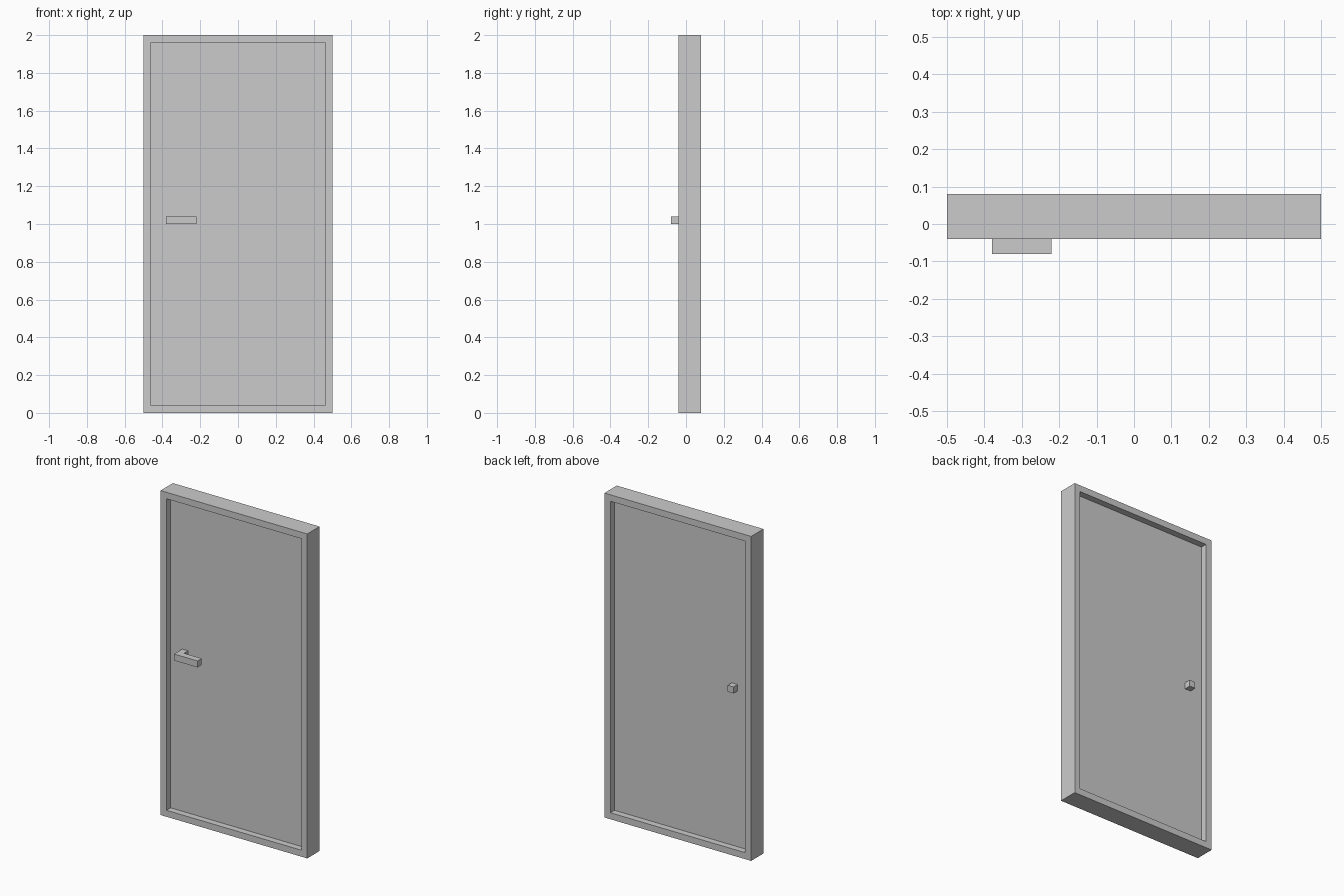
import bpy, bmesh

if "Cube" in bpy.data.objects:
    bpy.data.objects.remove(bpy.data.objects["Cube"])

FRONT, BACK = -0.04, 0.08      # frame depth range
B = 0.04                       # border, panel thickness and handle bar size


def finish(name, bm):
    bmesh.ops.recalc_face_normals(bm, faces=bm.faces)
    mesh = bpy.data.meshes.new(name)
    bm.to_mesh(mesh)
    bm.free()
    obj = bpy.data.objects.new(name, mesh)
    bpy.context.collection.objects.link(obj)
    return obj


def extrude_faces(bm, faces, vec):
    res = bmesh.ops.extrude_face_region(bm, geom=faces, use_keep_orig=True)
    verts = [v for v in res["geom"] if isinstance(v, bmesh.types.BMVert)]
    bmesh.ops.translate(bm, verts=verts, vec=vec)


def prism(name, points, origin, vec):
    """Extrude a closed outline along vec."""
    bm = bmesh.new()
    face = bm.faces.new([bm.verts.new(p) for p in points])
    extrude_faces(bm, [face], vec)
    bmesh.ops.translate(bm, verts=bm.verts, vec=origin)
    return finish(name, bm)


def rect(x, z0, z1, y):
    return [(-x, y, z0), (x, y, z0), (x, y, z1), (-x, y, z1)]


# Door frame: rectangular ring
bm = bmesh.new()
outer = [bm.verts.new(p) for p in rect(0.5, 0, 2, FRONT)]
inner = [bm.verts.new(p) for p in rect(0.5 - B, B, 2 - B, FRONT)]
ring = [bm.faces.new((outer[i], outer[(i + 1) % 4], inner[(i + 1) % 4], inner[i]))
        for i in range(4)]
extrude_faces(bm, ring, (0, BACK - FRONT, 0))
finish("door_frame", bm)

# Door panel, recessed equally on both sides
prism("door_panel", rect(0.5 - B, B, 2 - B, 0), (0, 0, 0), (0, B, 0))

# Front lever handle: L-shaped outline seen from above
lever = [(0, 0, 0), (0, -0.08, 0), (0.16, -0.08, 0),
         (0.16, -B, 0), (B, -B, 0), (B, 0, 0)]
prism("lever_handle", lever, (-0.38, 0, 1), (0, 0, B))

# Back knob
knob = [(0, B, 0), (B, B, 0), (B, BACK, 0), (0, BACK, 0)]
prism("back_knob", knob, (-0.38, 0, 1), (0, 0, B))
